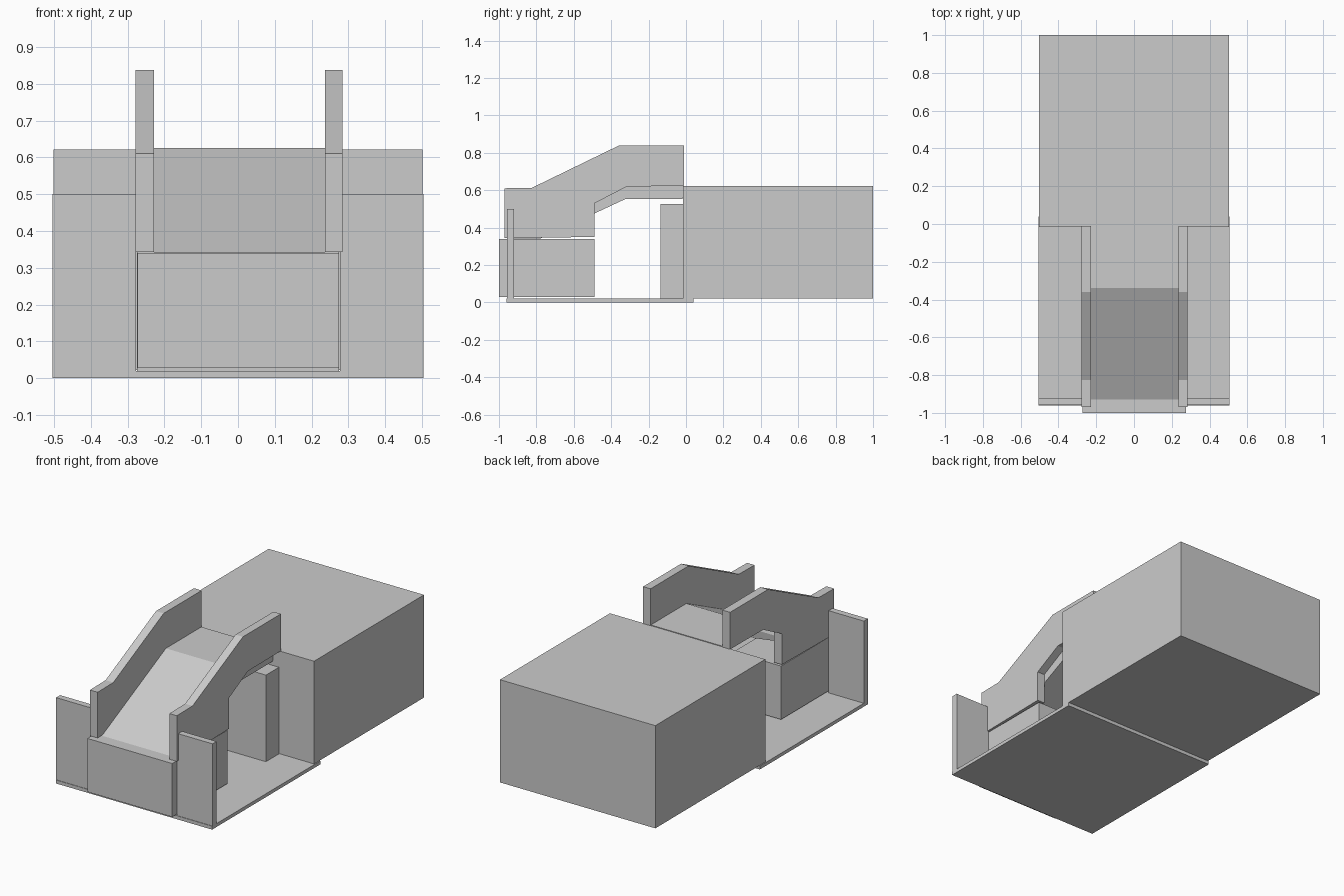
import bpy, bmesh

if "Cube" in bpy.data.objects:
    bpy.data.objects.remove(bpy.data.objects["Cube"])


def prism(name, profile, x0, x1, open_left=False):
    """Extrude a (y, z) profile from x0 to x1."""
    bm = bmesh.new()
    left = [bm.verts.new((x0, y, z)) for y, z in profile]
    right = [bm.verts.new((x1, y, z)) for y, z in profile]
    n = len(profile)
    for i in range(n):
        j = (i + 1) % n
        bm.faces.new((left[i], left[j], right[j], right[i]))
    bm.faces.new(right)
    cap = bm.faces.new(left)
    bmesh.ops.recalc_face_normals(bm, faces=bm.faces)
    if open_left:
        bmesh.ops.delete(bm, geom=[cap], context='FACES_ONLY')
    mesh = bpy.data.meshes.new(name)
    bm.to_mesh(mesh)
    bm.free()
    obj = bpy.data.objects.new(name, mesh)
    bpy.context.collection.objects.link(obj)
    return obj


def box(name, x, y, z):
    return prism(name, [(y[0], z[0]), (y[1], z[0]), (y[1], z[1]), (y[0], z[1])], *x)


# Ground slab and the large rear block
box("base_plate", (-0.505, 0.505), (-0.96, 0.04), (0, 0.02))
box("rear_block", (-0.502, 0.502), (-0.015, 1.0), (0.022, 0.622))

# Supports under the ramp
box("front_plinth", (-0.273, 0.275), (-1.0, -0.488), (0.028, 0.34))
box("rear_pillar", (-0.275, 0.275), (-0.135, -0.015), (0.02, 0.526))

# Low front walls either side of the ramp
box("front_wall_left", (-0.505, -0.277), (-0.957, -0.92), (0.02, 0.5))
box("front_wall_right", (0.277, 0.505), (-0.957, -0.92), (0.02, 0.5))

# Sloped deck with a flat landing; its left side is open
deck = [(-0.93, 0.341), (-0.78, 0.341), (-0.49, 0.475), (-0.325, 0.552),
        (-0.018, 0.552), (-0.012, 0.626), (-0.34, 0.626)]
prism("ramp_deck", deck, -0.228, 0.237, open_left=True)

# Parapets
parapet = [(-0.97, 0.343), (-0.488, 0.35), (-0.488, 0.53), (-0.315, 0.62),
           (-0.01, 0.622), (-0.01, 0.838), (-0.36, 0.838), (-0.825, 0.612),
           (-0.97, 0.61)]
for side, x0, x1 in (("left", -0.278, -0.228), ("right", 0.236, 0.284)):
    prism("parapet_" + side, parapet, x0, x1)
